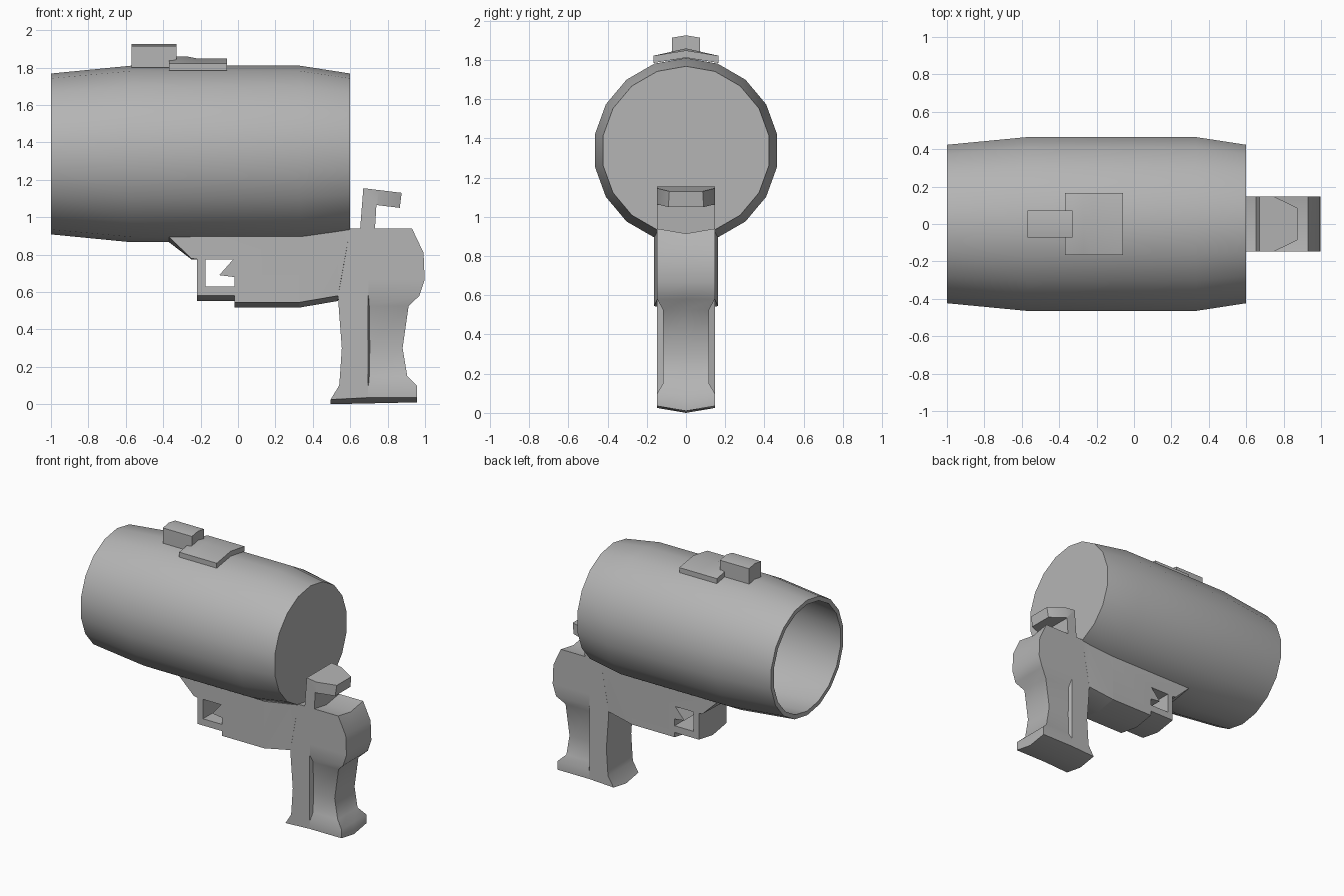
import bpy, bmesh, math
from mathutils import Vector

if "Cube" in bpy.data.objects:
    bpy.data.objects.remove(bpy.data.objects["Cube"])

BARREL_Z = 1.338
W = 0.1467  # half width of the rear receiver and grip

grey = bpy.data.materials.new("mid_grey")
grey.diffuse_color = (0.46, 0.46, 0.46, 1)
grey.use_nodes = True
grey.node_tree.nodes["Principled BSDF"].inputs["Base Color"].default_value = grey.diffuse_color


def finish(name, bm, angle=30):
    bmesh.ops.recalc_face_normals(bm, faces=bm.faces)
    mesh = bpy.data.meshes.new(name)
    bm.to_mesh(mesh)
    bm.free()
    mesh.materials.append(grey)
    obj = bpy.data.objects.new(name, mesh)
    bpy.context.collection.objects.link(obj)
    bpy.ops.object.select_all(action='DESELECT')
    obj.select_set(True)
    bpy.context.view_layer.objects.active = obj
    bpy.ops.object.shade_smooth_by_angle(angle=math.radians(angle))
    return obj


def skin(bm, rings):
    """Join successive closed vertex rings with quads."""
    for a, b in zip(rings, rings[1:]):
        for i in range(len(a)):
            j = (i + 1) % len(a)
            bm.faces.new((a[i], a[j], b[j], b[i]))


def prism(name, pts, half, ridge=0.0, taper=None):
    """Side profile (x, z[, own ridge]) extruded in y, with a shifted centre line.
    taper = (x0, x1, width factor at x1) narrows the part along x."""
    bm = bmesh.new()
    rings = []
    for s in (-1, 0, 1):
        rings.append([bm.verts.new((p[0], s * half,
                      p[1] + (0 if s else (p[2] if len(p) > 2 else ridge)))) for p in pts])
    skin(bm, rings)
    bm.faces.new(rings[0])
    bm.faces.new(rings[2])
    if taper:
        x0, x1, f = taper
        for x in (x0, x1):
            bmesh.ops.bisect_plane(bm, geom=bm.verts[:] + bm.edges[:] + bm.faces[:],
                                   plane_co=Vector((x, 0, 0)), plane_no=Vector((1, 0, 0)))
        for v in bm.verts:
            t = min(1, max(0, (v.co.x - x0) / (x1 - x0)))
            v.co.y *= 1 + t * (f - 1)
    return finish(name, bm)


# Barrel: 18-sided hollow tube, open at -x and capped at +x
bm = bmesh.new()
profile = [(0.6, 0.43), (0.33, 0.472), (-0.57, 0.472), (-1.0, 0.43),
           (-1.0, 0.398), (-0.57, 0.442), (0.33, 0.442), (0.58, 0.403)]
rings = [[bm.verts.new((x, r * math.sin(math.tau * i / 18),
                        BARREL_Z + r * math.cos(math.tau * i / 18)))
          for i in range(18)] for x, r in profile]
skin(bm, rings)
bm.faces.new(rings[0])
bm.faces.new(rings[-1])
finish("barrel", bm)

# Sight block and plate on top of the barrel
prism("sight_block", [(-0.57, 1.80, 0), (-0.33, 1.80, 0), (-0.33, 1.914), (-0.57, 1.914)],
      0.072, 0.012)
prism("sight_plate", [(-0.37, 1.785), (-0.06, 1.785), (-0.06, 1.822), (-0.22, 1.822),
                      (-0.27, 1.822, 0.037), (-0.33, 1.822, 0.037), (-0.37, 1.822)],
      0.165, 0.027)

# Front receiver, including the trigger spike, narrowing toward the grip
prism("receiver", [(-0.37, 0.895), (0.33, 0.897), (0.6, 0.94), (0.535, 0.58), (0.33, 0.545),
                   (-0.02, 0.545), (-0.02, 0.68, 0), (-0.10, 0.69, 0), (-0.025, 0.775, 0),
                   (-0.175, 0.775, 0), (-0.25, 0.78, -0.005)],
      0.163, -0.028, taper=(0.33, 0.535, 0.9))

# Trigger guard
prism("trigger_guard", [(-0.25, 0.78, 0), (-0.175, 0.775, 0), (-0.175, 0.63, 0),
                        (-0.02, 0.63, 0), (-0.02, 0.58), (-0.22, 0.58), (-0.22, 0.775, 0)],
      0.163, -0.028)

# Hammer with a pointed rear end
prism("hammer", [(0.65, 0.90), (0.67, 1.155), (0.875, 1.13), (0.865, 1.05),
                 (0.74, 1.065), (0.73, 0.90)], W, 0, taper=(0.75, 0.875, 0.58))

# Rear receiver and grip: stacked sections, the rear half of the handle slimmed in
bm = bmesh.new()
S = 0.117
rows = [  # z, front x, rear x, rear half width, groove width, centre drop
    (0.94, 0.60, 0.93, W, 0.004, 0.025), (0.81, 0.577, 0.992, W, 0.004, 0),
    (0.665, 0.551, 0.998, W, 0.004, 0), (0.58, 0.535, 0.97, W, 0.004, 0),
    (0.525, 0.538, 0.912, S, 0.008, 0), (0.30, 0.555, 0.88, S, 0.011, 0),
    (0.15, 0.545, 0.905, S, 0.008, 0), (0.10, 0.541, 0.957, W, 0.004, 0),
    (0.035, 0.495, 0.957, W, 0.004, 0.025)]
rings = []
for z, xf, xr, w, g, drop in rows:
    zf = z - 0.01 if z < 0.05 else z
    half = [(xf, W, zf), (0.694, W, z), (0.694 + g, w, z), (xr, w, z)]
    loop = [(xf, 0, zf - drop)] + half + [(xr, 0, z - drop)]
    loop += [(x, -y, h) for x, y, h in reversed(half)]
    rings.append([bm.verts.new(p) for p in loop])
skin(bm, rings)
for cap in (rings[0], rings[-1]):
    bm.faces.new(cap[:6])
    bm.faces.new(cap[5:] + cap[:1])
finish("grip", bm, 50)
